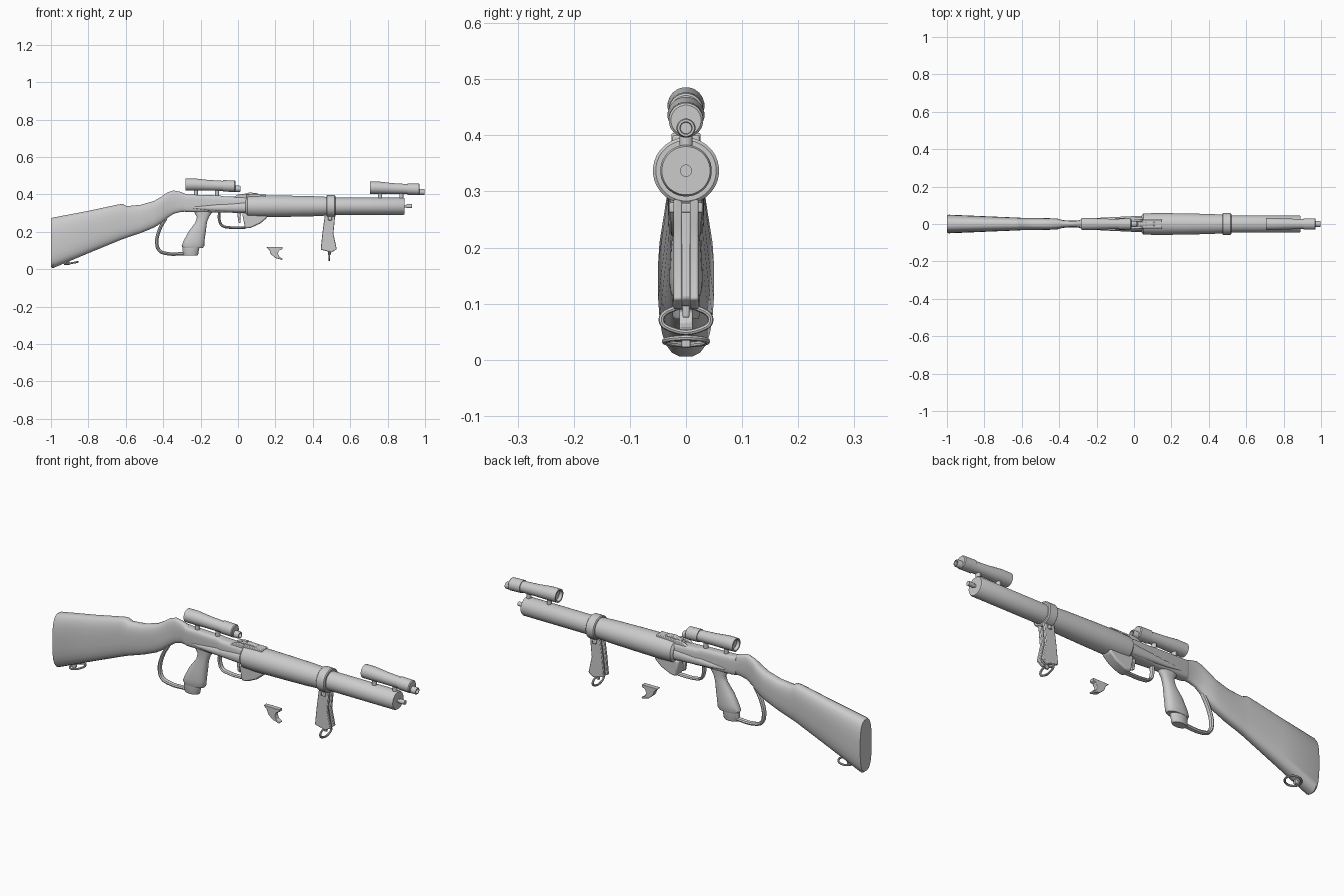
import bpy, bmesh, math
from mathutils import Vector

cube = bpy.data.objects.get("Cube")
if cube:
    bpy.data.objects.remove(cube, do_unlink=True)

grey = bpy.data.materials.new("plain grey")
grey.use_nodes = True
grey.diffuse_color = (0.6, 0.6, 0.6, 1)
grey.node_tree.nodes["Principled BSDF"].inputs["Base Color"].default_value = (0.6, 0.6, 0.6, 1)


def finish(name, bm, bevel=0.0, angle=35):
    bmesh.ops.recalc_face_normals(bm, faces=bm.faces)
    me = bpy.data.meshes.new(name)
    bm.to_mesh(me)
    bm.free()
    me.materials.append(grey)
    ob = bpy.data.objects.new(name, me)
    bpy.context.collection.objects.link(ob)
    if bevel:
        mod = ob.modifiers.new("edges", 'BEVEL')
        mod.width, mod.segments, mod.limit_method = bevel, 2, 'ANGLE'
    bpy.ops.object.select_all(action='DESELECT')
    ob.select_set(True)
    bpy.context.view_layer.objects.active = ob
    bpy.ops.object.shade_smooth_by_angle(angle=math.radians(angle))
    return ob


def loft(name, stations, axis='x', sides=24, power=1.0, angle=35):
    """Rounded sections (position, low, high, half width) joined along an axis."""
    bm = bmesh.new()
    rings = []
    for t, lo, hi, hw in stations:
        ring = []
        for i in range(sides):
            a = math.tau * (i + 0.5) / sides
            c, s = (math.copysign(abs(f) ** power, f) for f in (math.cos(a), math.sin(a)))
            m = (lo + hi) / 2 + s * (hi - lo) / 2
            ring.append(bm.verts.new((t, hw * c, m) if axis == 'x' else (m, hw * c, t)))
        rings.append(ring)
    for a, b in zip(rings, rings[1:]):
        for i in range(sides):
            j = (i + 1) % sides
            bm.faces.new((a[i], a[j], b[j], b[i]))
    bm.faces.new(rings[0])
    bm.faces.new(rings[-1])
    return finish(name, bm, angle=angle)


def turned(name, z, profile, sides=32):
    """Round part along x from (x, radius) pairs."""
    return loft(name, [(x, z - r, z + r, r) for x, r in profile], sides=sides)


def prism(name, outline, half, y=0.0, bevel=0.004):
    """Side outline (x, z) given thickness across y."""
    bm = bmesh.new()
    face = bm.faces.new([bm.verts.new((x, y - half, z)) for x, z in outline])
    out = bmesh.ops.extrude_face_region(bm, geom=[face])["geom"]
    bmesh.ops.translate(bm, vec=(0, 2 * half, 0), verts=[v for v in out if isinstance(v, bmesh.types.BMVert)])
    return finish(name, bm, bevel)


def box(name, x0, x1, z0, z1, half, y=0.0, bevel=0.003):
    return prism(name, [(x0, z0), (x1, z0), (x1, z1), (x0, z1)], half, y, bevel)


def tube(name, points, radius, cyclic=False, widen=1.0):
    """Bent rod through points, optionally widened across y."""
    cu = bpy.data.curves.new(name, 'CURVE')
    cu.dimensions, cu.bevel_depth, cu.bevel_resolution = '3D', radius, 2
    cu.resolution_u, cu.use_fill_caps = 6, True
    sp = cu.splines.new('BEZIER')
    sp.bezier_points.add(len(points) - 1)
    for bp, p in zip(sp.bezier_points, points):
        bp.co = Vector(p)
        bp.handle_left_type = bp.handle_right_type = 'AUTO'
    sp.use_cyclic_u = cyclic
    cu.materials.append(grey)
    ob = bpy.data.objects.new(name, cu)
    bpy.context.collection.objects.link(ob)
    ob.scale.y = widen
    bpy.ops.object.select_all(action='DESELECT')
    ob.select_set(True)
    bpy.context.view_layer.objects.active = ob
    bpy.ops.object.convert(target='MESH')
    bpy.ops.object.shade_smooth_by_angle(angle=math.radians(40))


# Shoulder stock flowing into the wrist and hump
loft("stock", [(-1, .012, .272, .046), (-.99, .005, .277, .05), (-.8, .085, .313, .042),
               (-.635, .153, .348, .035), (-.615, .161, .349, .034), (-.595, .168, .338, .033),
               (-.52, .193, .345, .032), (-.45, .222, .365, .031), (-.41, .246, .388, .029),
               (-.38, .272, .41, .021), (-.345, .296, .422, .018), (-.31, .305, .415, .018),
               (-.28, .308, .403, .022)], power=.72)
turned("hump_pin", .395, [(-.36, .008), (-.3, .008)], 12)

# Receiver
loft("receiver", [(-.29, .308, .404, .022), (-.27, .306, .4, .028), (-.1, .303, .395, .028),
                  (-.075, .303, .39, .033), (.06, .3, .385, .036)], power=.5)
for side, y in (("right", -.026), ("left", .026)):
    wing = loft(side + "_receiver_wing", [(-.24, .326, .334, .003), (-.16, .315, .341, .009),
                                          (-.03, .307, .353, .015), (.05, .303, .36, .019)], sides=16)
    wing.location.y = y

# Rear sight and latch on top
box("sight_base", .02, .15, .37, .4, .024)
prism("sight_ramp", [(0, .385), (.06, .39), (.12, .395), (.1, .408), (.06, .41), (.03, .4)], .012)
for side, y in (("right", -.02), ("left", .02)):
    prism(side + "_sight_ear", [(-.05, .37), (.045, .37), (.045, .405), (0, .4)], .006, y)

# Barrel, forend and band
turned("forend", .337, [(.04, .045), (.05, .056), (.12, .059), (.26, .057), (.4, .054), (.48, .05)])
turned("barrel", .337, [(.46, .046), (.884, .046), (.89, .043)])
turned("barrel_band", .337, [(.472, .054), (.476, .059), (.516, .059), (.52, .054)])
turned("muzzle_pin", .337, [(.88, .007), (.9, .007), (.9, .011), (.93, .011)], 12)

# Pistol grip and base cap
loft("pistol_grip", [(.115, -.295, -.187, .026), (.125, -.302, -.18, .029), (.15, -.292, -.179, .03),
                     (.2, -.266, -.172, .027), (.25, -.228, -.166, .021), (.28, -.22, -.155, .02),
                     (.315, -.24, -.13, .022)], axis='z', power=.85)
loft("grip_cap", [(.073, -.29, -.217, .022), (.078, -.295, -.213, .024), (.12, -.297, -.205, .025)], axis='z')

# Hand loop behind the grip
tube("hand_loop", [(-.385, 0, .275), (-.42, 0, .21), (-.434, 0, .14), (-.42, 0, .1), (-.385, 0, .085),
                   (-.285, 0, .083)], .009, widen=1.4)

# Trigger guard, trigger and front housing
tube("trigger_guard", [(-.1, 0, .31), (-.1, 0, .265), (-.085, 0, .234), (-.05, 0, .224), (.04, 0, .222)],
     .007, widen=2)
prism("trigger", [(-.005, .31), (.02, .31), (.012, .275), (.015, .245), (.003, .25), (-.002, .28)], .007, bevel=.002)
prism("guard_housing", [(.022, .3), (.038, .218), (.07, .222), (.12, .245), (.155, .275), (.16, .3)], .028, bevel=.008)

# Folding front grip: two cheeks, recessed core and a hanging loop
cheek = [(.465, .295), (.52, .295), (.515, .24), (.51, .19), (.528, .108), (.5, .09), (.442, .105), (.452, .2)]
for side, y in (("right", -.0145), ("left", .0145)):
    prism(side + "_grip_cheek", cheek, .0075, y, .003)
prism("front_grip_core", [(.475, .285), (.5, .285), (.5, .2), (.517, .11), (.5, .095), (.452, .11), (.462, .2)], .009)
box("front_grip_pin", .482, .502, .262, .28, .03)
tube("front_loop", [(.488, -.025, .09), (.488, .025, .09), (.488, .044, .071), (.488, .025, .054),
                    (.488, -.025, .054), (.488, -.044, .071)], .005, True)
box("front_loop_stem", .48, .496, .075, .11, .006)

# Sling swivel under the stock
tube("stock_swivel", [(-.92, -.02, .028), (-.92, .02, .028), (-.89, .038, .033), (-.862, .02, .038),
                      (-.862, -.02, .038), (-.89, -.038, .033)], .005, True)
box("swivel_stem", -.92, -.9, .022, .06, .008)

# Loose curved piece below the forend
prism("loose_latch", [(.15, .12), (.238, .12), (.238, .108), (.222, .102), (.213, .085), (.221, .066), (.24, .056),
                      (.236, .05), (.2, .06), (.175, .082), (.168, .103)], .012, bevel=.002)


# Two matching sighting scopes
def scope(label, x, z):
    def part(name, rows):
        loft(label + name, [(x + d, z + c - r, z + c + r, r) for d, c, r in rows], sides=20)
    part("_scope_body", [(.015, 0, .023), (0, 0, .026), (0, 0, .033), (.05, 0, .033), (.12, -.004, .029),
                         (.2, -.007, .027), (.2, -.007, .031), (.262, -.009, .031), (.266, -.009, .027)])
    part("_scope_tip", [(.25, -.023, .017), (.288, -.023, .017), (.293, -.023, .015), (.293, -.023, .011),
                        (.28, -.023, .01)])
    for i, d in enumerate((.055, .168)):
        loft(f"{label}_scope_post_{i + 1}", [(z - .065, x + d - .011, x + d + .011, .012),
                                            (z - .02, x + d - .011, x + d + .011, .012)], axis='z', sides=12)


scope("rear", -.28, .453)
scope("front", .705, .436)
